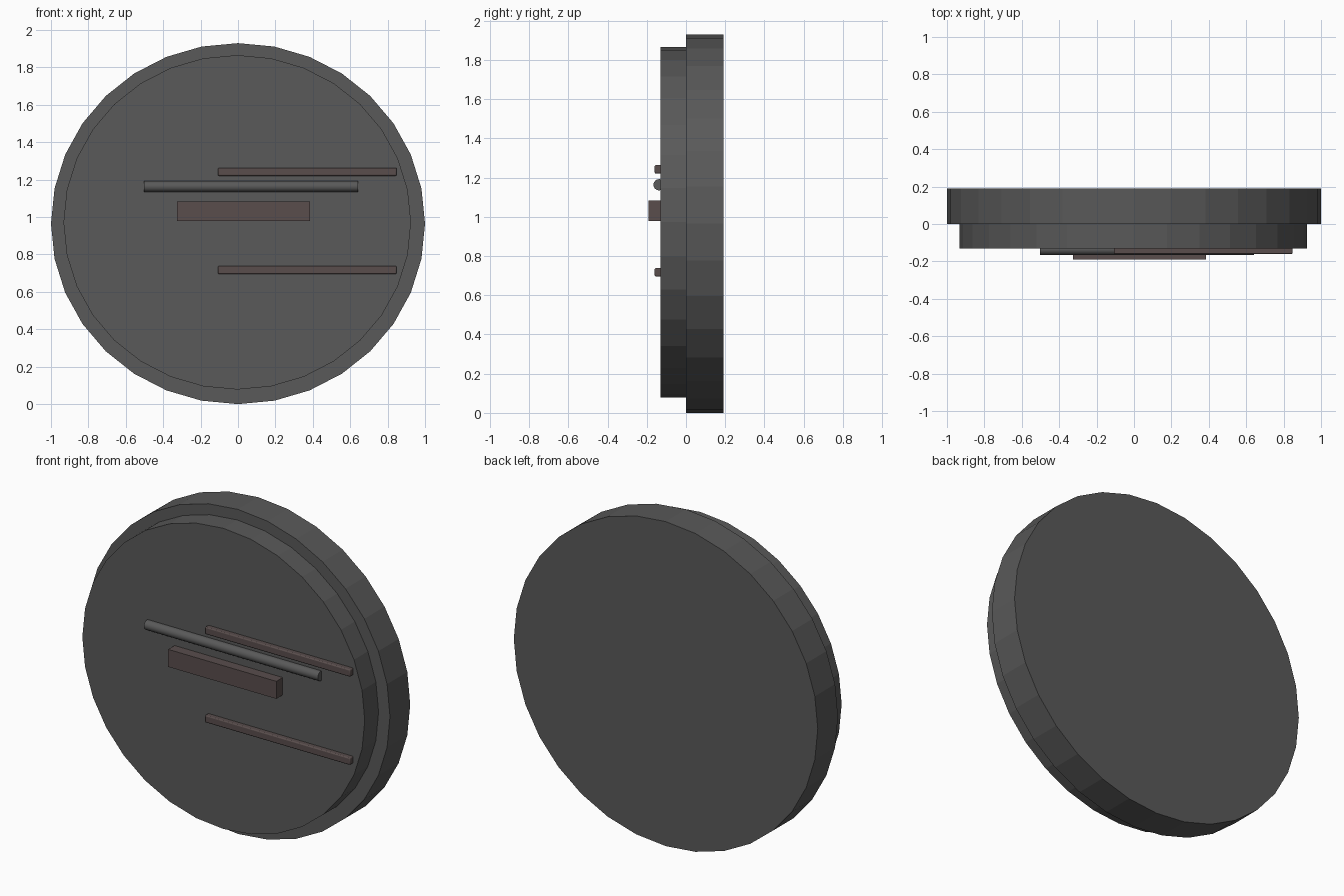
import bpy, math
from mathutils import Matrix

if "Cube" in bpy.data.objects:
    bpy.data.objects.remove(bpy.data.objects["Cube"])


def material(name, rgb):
    m = bpy.data.materials.new(name)
    m.diffuse_color = (*rgb, 1)
    m.use_nodes = True
    m.node_tree.nodes["Principled BSDF"].inputs["Base Color"].default_value = m.diffuse_color
    return m


DARK = material("dark_grey", (0.10, 0.10, 0.10))
WARM = material("warm_dark_grey", (0.10, 0.075, 0.073))


def finish(name, mat, matrix=None):
    ob = bpy.context.object
    ob.name = name
    if matrix is not None:
        ob.data.transform(matrix)
    ob.data.materials.append(mat)
    return ob


def disc(name, x, z, rx, rz, y0, y1):
    # elliptical 32-sided disc with its axis along y, a vertex at the top
    bpy.ops.mesh.primitive_cylinder_add(vertices=32, radius=1, depth=1)
    m = (Matrix.Translation((x, (y0 + y1) / 2, z))
         @ Matrix.Diagonal((rx, y1 - y0, rz, 1))
         @ Matrix.Rotation(math.pi / 2, 4, 'X'))
    return finish(name, DARK, m)


def box(name, x0, x1, y0, y1, z0, z1):
    bpy.ops.mesh.primitive_cube_add(size=1)
    m = (Matrix.Translation(((x0 + x1) / 2, (y0 + y1) / 2, (z0 + z1) / 2))
         @ Matrix.Diagonal((x1 - x0, y1 - y0, z1 - z0, 1)))
    return finish(name, WARM, m)


# stepped body
disc("back_plate", 0, 0.965, 1.0, 0.965, 0.0, 0.19)
disc("front_plate", -0.004, 0.972, 0.929, 0.894, -0.13, 0.0)

# raised block
box("center_block", -0.326, 0.385, -0.19, -0.12, 0.979, 1.083)

# pair of slim bars
for name, z in (("upper_bar", 1.242), ("lower_bar", 0.717)):
    bar = box(name, -0.107, 0.848, -0.16, -0.117, z - 0.0215, z + 0.0215)
    bevel = bar.modifiers.new("soft_edges", 'BEVEL')
    bevel.width = 0.006
    bevel.segments = 2
    bpy.ops.object.shade_smooth_by_angle(angle=math.radians(50))

# round rod
bpy.ops.mesh.primitive_cylinder_add(vertices=16, radius=0.029, depth=1.144)
finish("round_rod", DARK, Matrix.Translation((0.069, -0.137, 1.163))
       @ Matrix.Rotation(math.pi / 2, 4, 'Y'))
bpy.ops.object.shade_smooth_by_angle(angle=math.radians(40))
